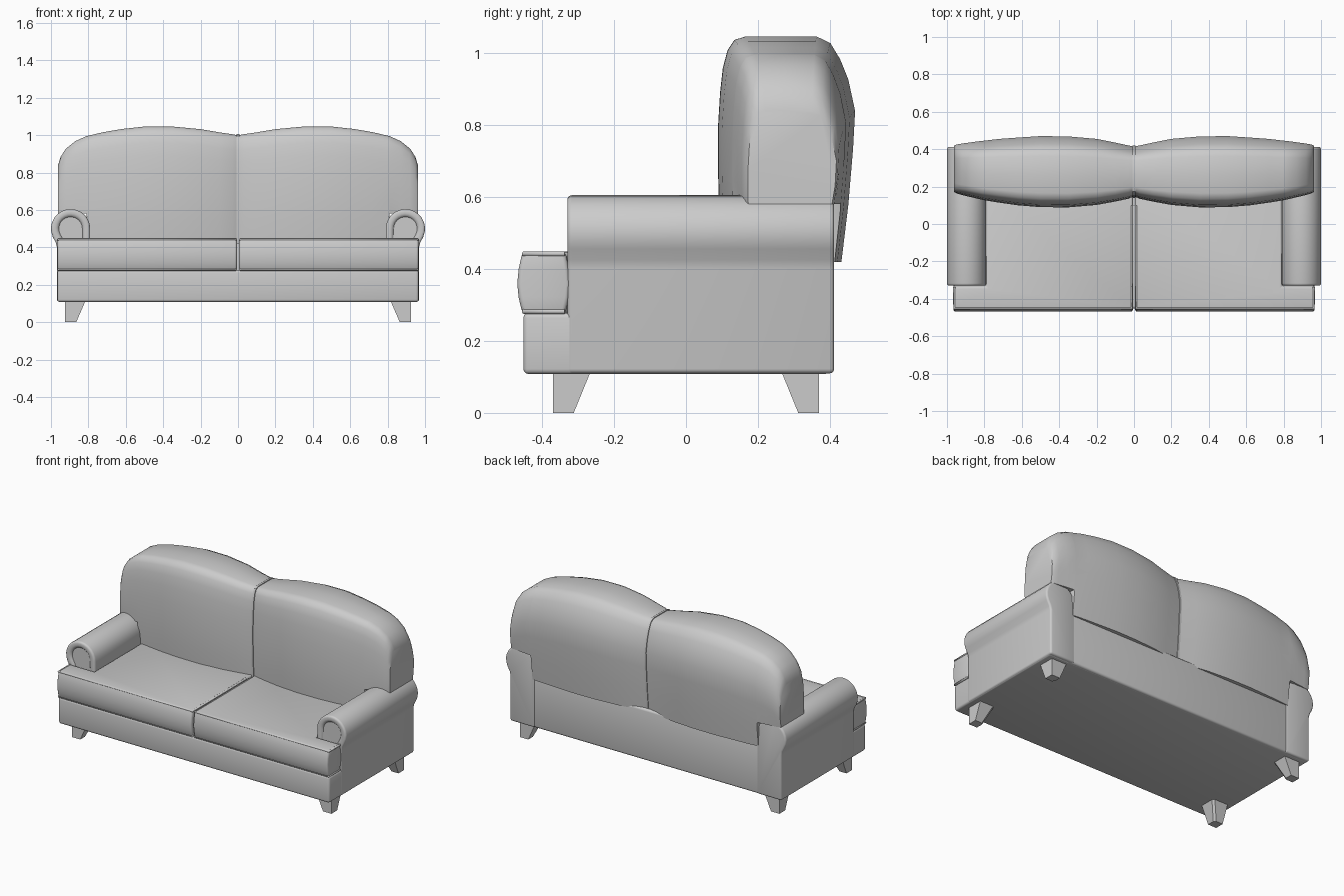
import bpy, bmesh, math

if "Cube" in bpy.data.objects:
    bpy.data.objects.remove(bpy.data.objects["Cube"])


def loft(name, rings, bevel=0.0, inset_front=False):
    """Skin a list of equal-length rings, cap the ends, optionally round the hard edges."""
    bm = bmesh.new()
    vs = [[bm.verts.new(p) for p in r] for r in rings]
    n = len(rings[0])
    for a, b in zip(vs, vs[1:]):
        for i in range(n):
            j = (i + 1) % n
            bm.faces.new((a[i], a[j], b[j], b[i]))
    first = bm.faces.new(vs[0])
    bm.faces.new(vs[-1])
    bmesh.ops.recalc_face_normals(bm, faces=bm.faces[:])
    if inset_front:
        bmesh.ops.inset_region(bm, faces=[first], thickness=0.036)
        bmesh.ops.inset_region(bm, faces=[first], thickness=0.006, depth=-0.012)
    if bevel:
        hard = [e for e in bm.edges if len(e.link_faces) == 2
                and e.calc_face_angle(0) > math.radians(40)
                and not (inset_front and first in e.link_faces)
                and e.calc_length() > 0.005]
        if inset_front:  # only the outer rim, not the recessed panel
            y0 = min(v.co.y for v in bm.verts)
            hard = [e for e in hard if not any(
                v.co.y > y0 + 0.001 and v.co.y < y0 + 0.05 for v in e.verts)]
        bmesh.ops.bevel(bm, geom=hard, offset=bevel, segments=3, profile=0.5,
                        affect='EDGES', clamp_overlap=True)
    me = bpy.data.meshes.new(name)
    bm.to_mesh(me)
    bm.free()
    ob = bpy.data.objects.new(name, me)
    bpy.context.collection.objects.link(ob)
    return ob


def box(name, x0, x1, y0, y1, z0, z1, bevel=0.0):
    ring = lambda z: [(x0, y0, z), (x1, y0, z), (x1, y1, z), (x0, y1, z)]
    return loft(name, [ring(z0), ring(z1)], bevel)


def piping(name, pts, r=0.007):
    cu = bpy.data.curves.new(name, 'CURVE')
    cu.dimensions = '3D'
    cu.bevel_depth = r
    cu.bevel_resolution = 2
    cu.use_fill_caps = True
    sp = cu.splines.new('POLY')
    sp.points.add(len(pts) - 1)
    for p, c in zip(sp.points, pts):
        p.co = (*c, 1)
    bpy.context.collection.objects.link(bpy.data.objects.new(name, cu))


# Base frame and low back panel
box("base", -0.966, 0.966, -0.452, 0.40, 0.108, 0.278, 0.014)
box("back_panel", -0.83, 0.83, 0.2, 0.408, 0.109, 0.44, 0.014)

# Back cushion cross-section: (front-to-back fraction, height fraction)
SECTION = [(0.04, 0), (0.01, 0.2), (0, 0.4), (0, 0.6), (0.015, 0.75), (0.035, 0.86),
           (0.07, 0.94), (0.12, 0.985), (0.2, 1), (0.45, 1), (0.72, 1), (0.82, 0.97),
           (0.89, 0.9), (0.95, 0.81), (1, 0.67), (0.985, 0.5), (0.95, 0.25), (0.9, 0)]
# Stations along the back: x, top z, front y, back y, bottom z
STATIONS = [(0.007, 1.0, 0.145, 0.415, 0.42), (0.03, 1.005, 0.135, 0.42, 0.42),
            (0.1, 1.015, 0.12, 0.435, 0.42), (0.2, 1.032, 0.102, 0.455, 0.42),
            (0.35, 1.046, 0.089, 0.468, 0.42), (0.5, 1.046, 0.09, 0.47, 0.42),
            (0.62, 1.033, 0.1, 0.462, 0.42), (0.72, 1.016, 0.114, 0.455, 0.42),
            (0.805, 0.996, 0.128, 0.445, 0.42), (0.81, 0.995, 0.129, 0.445, 0.58),
            (0.87, 0.968, 0.143, 0.437, 0.58), (0.92, 0.928, 0.155, 0.43, 0.58),
            (0.948, 0.885, 0.163, 0.425, 0.58), (0.962, 0.84, 0.172, 0.418, 0.58)]


def section(s, x, top, f, k, bot, grow=0.0):
    f, k, top = f - grow, k + grow, top + grow
    return [(s * x, f + (k - f) * v, max(bot, 0.42 + (top - 0.42) * t)) for v, t in SECTION]


for s, side in ((-1, "left"), (1, "right")):
    loft(f"{side}_back_cushion", [section(s, *st) for st in STATIONS])

    # T-shaped seat cushion with a bulging front
    def seat_ring(z, out):
        return [(s * x, y, z) for x, y in (
            (0.006, -0.455 - out), (0.965, -0.455 - out), (0.965, -0.335 + out),
            (0.79, -0.335 + out), (0.79, 0.22), (0.006, 0.22))]
    loft(f"{side}_seat_cushion",
         [seat_ring(z, o) for z, o in ((0.277, 0), (0.32, 0.01), (0.36, 0.014),
                                       (0.4, 0.01), (0.447, 0))], 0.012)
    for edge, z in (("upper", 0.442), ("lower", 0.282)):
        piping(f"{side}_seat_{edge}_piping",
               [(s * 0.011, 0.1, z), (s * 0.011, -0.451, z), (s * 0.961, -0.451, z),
                (s * 0.961, -0.338, z)])

    # Rolled arm with a recessed front panel
    prof = [(0.968, 0.11), (0.968, 0.40), (0.974, 0.425)]
    for i in range(15):
        a = math.radians(-25 + 205 * i / 14)
        prof.append((0.895 + 0.105 * math.cos(a), 0.5 + 0.105 * math.sin(a)))
    prof.append((0.79, 0.11))
    loft(f"{side}_arm", [[(s * x, y, z) for x, z in prof] for y in (-0.33, 0.412)],
         0.014, inset_front=True)

    # Tapered feet: outer corner upright, inner sides sloping
    for t, end in ((-1, "front"), (1, "back")):
        def foot(z, xi, yi):
            return [(s * x, t * y, z) for x, y in (
                (0.925, 0.37), (0.925, yi), (xi + 0.012, yi), (xi, yi + 0.012), (xi, 0.37))]
        loft(f"{side}_{end}_foot", [foot(0, 0.865, 0.312), foot(0.115, 0.815, 0.265)])

# Raised seam between the two back cushions
x, top, f, k, bot = STATIONS[0]
loft("back_seam", [section(1, xx, top, f, k, bot, 0.005) for xx in (-0.007, 0.007)])

# Smooth shading with crisp edges kept
meshes = [o for o in bpy.context.scene.objects if o.type == 'MESH']
for o in meshes:
    o.select_set(True)
bpy.context.view_layer.objects.active = meshes[0]
bpy.ops.object.shade_smooth_by_angle(angle=math.radians(40))
